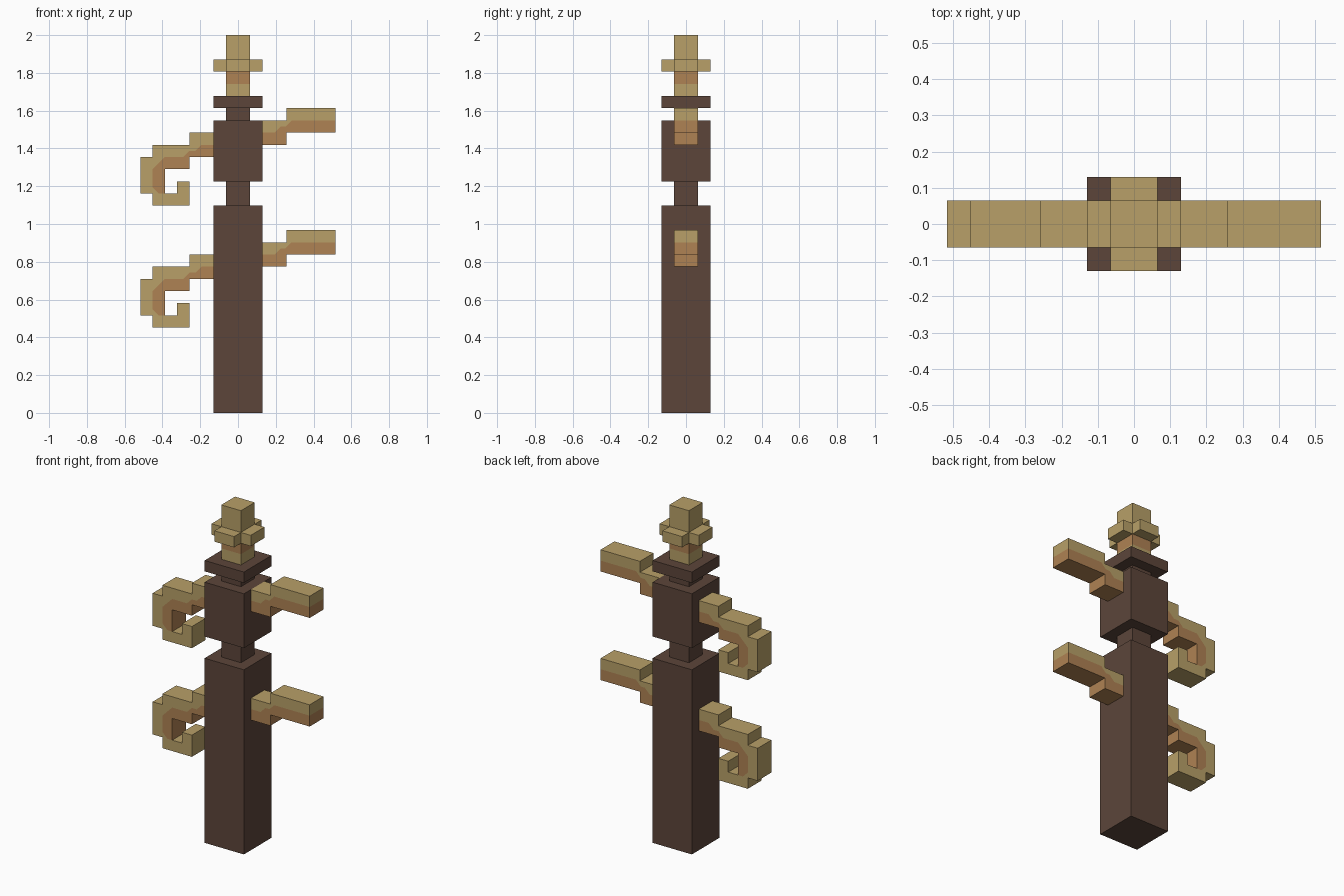
import bpy
import bmesh

U = 2 / 31  # one block step

if "Cube" in bpy.data.objects:
    bpy.data.objects.remove(bpy.data.objects["Cube"])


def material(name, rgb):
    mat = bpy.data.materials.new(name)
    mat.use_nodes = True
    mat.diffuse_color = (*rgb, 1)
    mat.node_tree.nodes["Principled BSDF"].inputs["Base Color"].default_value = (*rgb, 1)
    return mat


DARK = material("dark_wood", (0.107, 0.060, 0.042))
TAN = material("pale_gold", (0.479, 0.352, 0.138))
BROWN = material("copper_brown", (0.429, 0.223, 0.087))


def prism(name, regions, near, far, place):
    """Extrude touching flat regions [(outline, material)] as one shell.
    Edges shared by two regions get no inner wall."""
    bm = bmesh.new()
    cache = {}

    def vert(p, depth):
        key = (p, depth)
        if key not in cache:
            cache[key] = bm.verts.new([c * U for c in place(*p, depth)])
        return cache[key]

    edges = {frozenset(e): 0 for o, _ in regions for e in zip(o, o[1:] + o[:1])}
    for outline, _ in regions:
        for e in zip(outline, outline[1:] + outline[:1]):
            edges[frozenset(e)] += 1
    for slot, (outline, _) in enumerate(regions):
        faces = [bm.faces.new([vert(p, d) for p in outline]) for d in (near, far)]
        for a, b in zip(outline, outline[1:] + outline[:1]):
            if edges[frozenset((a, b))] == 1:
                faces.append(bm.faces.new(
                    [vert(a, near), vert(b, near), vert(b, far), vert(a, far)]))
        for f in faces:
            f.material_index = slot
    bmesh.ops.recalc_face_normals(bm, faces=bm.faces)
    mesh = bpy.data.meshes.new(name)
    bm.to_mesh(mesh)
    bm.free()
    for _, mat in regions:
        mesh.materials.append(mat)
    obj = bpy.data.objects.new(name, mesh)
    bpy.context.collection.objects.link(obj)
    return obj


def upright(x, y, z):
    return x, y, z


def block(name, half, bottom, top, mat):
    square = [(-half, -half), (half, -half), (half, half), (-half, half)]
    return prism(name, [(square, mat)], bottom, top, upright)


# Post, collars and cap
block("lower_post", 2, 0, 17, DARK)
block("middle_collar", 1, 17, 19, DARK)
block("upper_post", 2, 19, 24, DARK)
block("top_collar", 1, 24, 25, DARK)
block("cap_plate", 2, 25, 26, DARK)

# Finial with a cross-shaped ring
block("finial_base", 1, 26, 27, TAN)
block("finial_band", 1, 27, 28, BROWN)
cross = [(-2, -1), (-1, -1), (-1, -2), (1, -2), (1, -1), (2, -1),
         (2, 1), (1, 1), (1, 2), (-1, 2), (-1, 1), (-2, 1)]
prism("finial_cross", [(cross, TAN)], 28, 29, upright)
block("finial_tip", 1, 29, 31, TAN)

# Arm profiles: colour seam, then the lower and upper outline of each arm
rod_seam = [(2, 23), (3, 23), (3.5, 23.5), (3.9, 23.5), (4.4, 24), (8, 24)]
rod_low = [(8, 23), (4, 23), (4, 22), (2, 22)]
rod_high = [(8, 25), (4, 25), (4, 24), (2, 24)]

hook_seam = [(-2, 22), (-3, 22), (-3.5, 21.5), (-4, 21.5), (-4.5, 21), (-6, 21),
             (-7, 20), (-7, 18.5), (-6.5, 18), (-6, 18)]
hook_low = [(-6, 20), (-4, 20), (-4, 21), (-2, 21)]
hook_high = [(-5, 18), (-5, 19), (-4, 19), (-4, 17), (-7, 17), (-7, 18), (-8, 18),
             (-8, 21), (-7, 21), (-7, 22), (-4, 22), (-4, 23), (-2, 23)]

# Two tiers of arms: straight rod on the left, curled hook on the right
for tier, drop in (("upper", 0), ("lower", 10)):
    for kind, seam, low, high in (("left_rod", rod_seam, rod_low, rod_high),
                                  ("right_hook", hook_seam, hook_low, hook_high)):
        prism(f"{tier}_{kind}", [(seam + high, TAN), (seam + low, BROWN)], -1, 1,
              lambda x, z, y: (x, y, z - drop))
